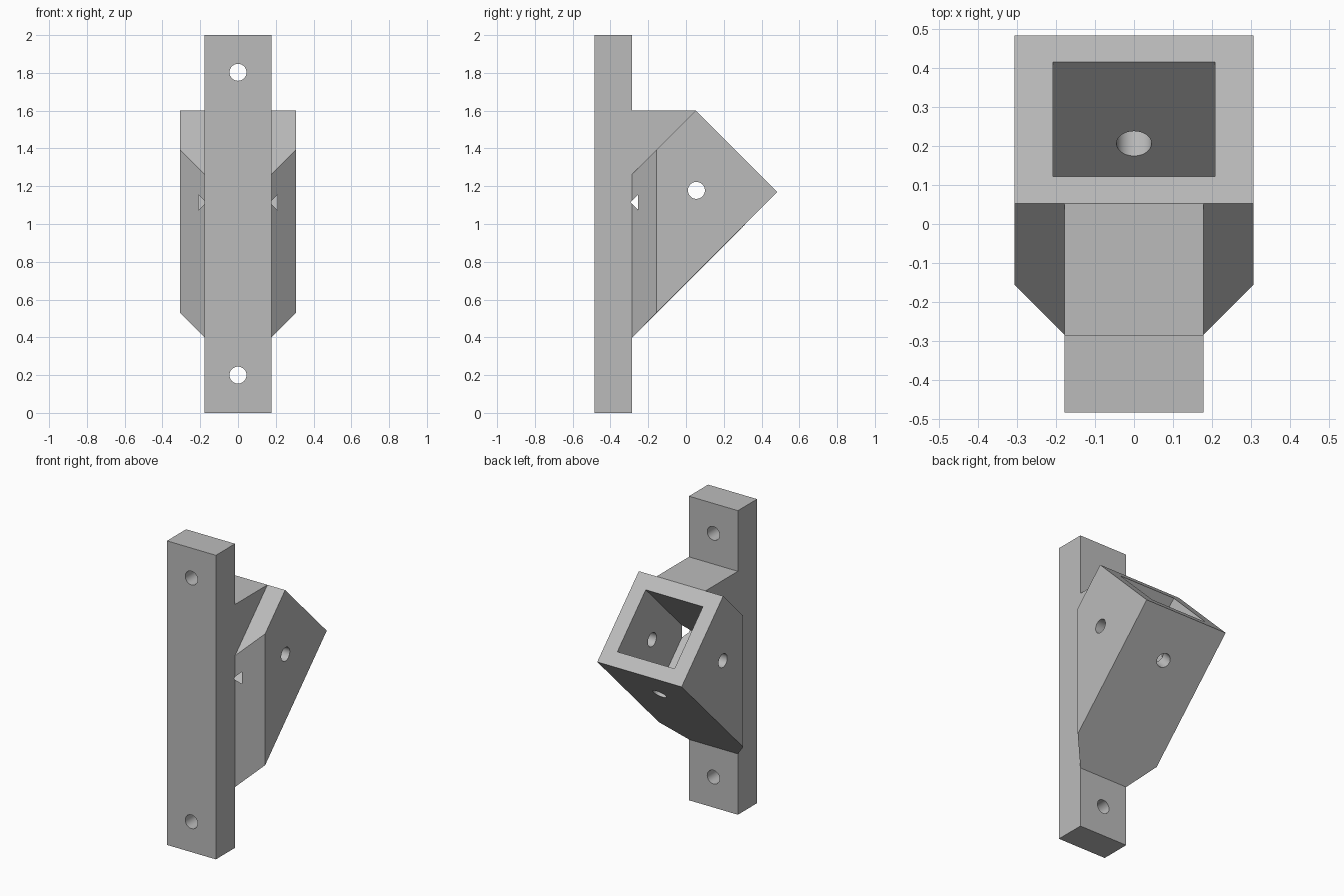
import bpy, bmesh, math
from mathutils import Matrix, Vector

cube = bpy.data.objects.get("Cube")
if cube:
    bpy.data.objects.remove(cube, do_unlink=True)

grey = bpy.data.materials.new("light grey")
grey.use_nodes = True
colour = (0.5, 0.5, 0.5, 1)
grey.diffuse_color = colour
grey.node_tree.nodes["Principled BSDF"].inputs["Base Color"].default_value = colour

PLATE_W, SOCKET_W = 0.178, 0.307      # half widths
BACK = -0.285                         # plane where the socket meets the plate
HOLE_R = 0.045
MID = Vector((0, 0.055, 1.178))       # crossing point of the socket's pin holes


def finish(name, bm):
    bmesh.ops.recalc_face_normals(bm, faces=bm.faces)
    mesh = bpy.data.meshes.new(name)
    bm.to_mesh(mesh)
    bm.free()
    mesh.materials.append(grey)
    obj = bpy.data.objects.new(name, mesh)
    bpy.context.collection.objects.link(obj)
    return obj


def prism(name, profile, half, chamfer=False):
    """Side profile of (y, z) points, extruded across x."""
    bm = bmesh.new()
    face = bm.faces.new([bm.verts.new((-half, y, z)) for y, z in profile])
    new = bmesh.ops.extrude_face_region(bm, geom=[face])["geom"]
    verts = [v for v in new if isinstance(v, bmesh.types.BMVert)]
    bmesh.ops.translate(bm, verts=verts, vec=(2 * half, 0, 0))
    if chamfer:
        # slice the two corners next to the plate at 45 degrees
        for side in (-1, 1):
            cut = bmesh.ops.bisect_plane(
                bm, geom=bm.verts[:] + bm.edges[:] + bm.faces[:],
                plane_co=(side * PLATE_W, BACK, 0), plane_no=(side, -1, 0),
                clear_outer=True)["geom_cut"]
            edges = [e for e in cut if isinstance(e, bmesh.types.BMEdge)]
            bmesh.ops.holes_fill(bm, edges=edges)
        bmesh.ops.remove_doubles(bm, verts=bm.verts, dist=0.0005)
    return finish(name, bm)


def drill(name, centre, direction, length):
    bm = bmesh.new()
    turn = Vector(direction).to_track_quat("Z", "Y").to_matrix().to_4x4()
    bmesh.ops.create_cone(bm, cap_ends=True, segments=32, radius1=HOLE_R,
                          radius2=HOLE_R, depth=length,
                          matrix=Matrix.Translation(centre) @ turn)
    return finish(name, bm)


def combine(target, tool, operation):
    mod = target.modifiers.new(operation, "BOOLEAN")
    mod.operation, mod.solver, mod.object = operation, "EXACT", tool
    bpy.context.view_layer.objects.active = target
    bpy.ops.object.modifier_apply(modifier=mod.name)
    bpy.data.objects.remove(tool, do_unlink=True)


# Mounting plate, slanted socket and the gusset above it
bracket = prism("mounting_bracket",
                [(-0.484, 0), (BACK, 0), (BACK, 2), (-0.484, 2)], PLATE_W)
socket = prism("socket", [(BACK, 0.4), (0.484, 1.169), (0.052, 1.601),
                          (BACK, 1.264)], SOCKET_W, chamfer=True)
gusset = prism("gusset", [(-0.35, 1.0), (-0.1, 1.0), (0.052, 1.601),
                          (-0.35, 1.601)], PLATE_W)
combine(bracket, socket, "UNION")
combine(bracket, gusset, "UNION")

# Square pocket running down the slanted axis, past the open mouth
pocket = prism("pocket_cutter", [(-0.295, 1.115), (0, 0.82), (0.515, 1.335),
                                 (0.22, 1.63)], 0.208)
combine(bracket, pocket, "DIFFERENCE")

# Screw holes through the plate
for z in (0.2, 1.803):
    combine(bracket, drill("screw_cutter", (0, -0.385, z), (0, 1, 0), 0.5), "DIFFERENCE")

# Pin holes: across the socket, and through its lower wall
combine(bracket, drill("side_cutter", MID, (1, 0, 0), 1), "DIFFERENCE")
down = Vector((0, 1, -1)).normalized()
combine(bracket, drill("lower_cutter", MID + down * 0.25, down, 0.4), "DIFFERENCE")

bpy.ops.object.select_all(action="DESELECT")
bracket.select_set(True)
bpy.context.view_layer.objects.active = bracket
bpy.ops.object.shade_smooth_by_angle(angle=math.radians(30))
